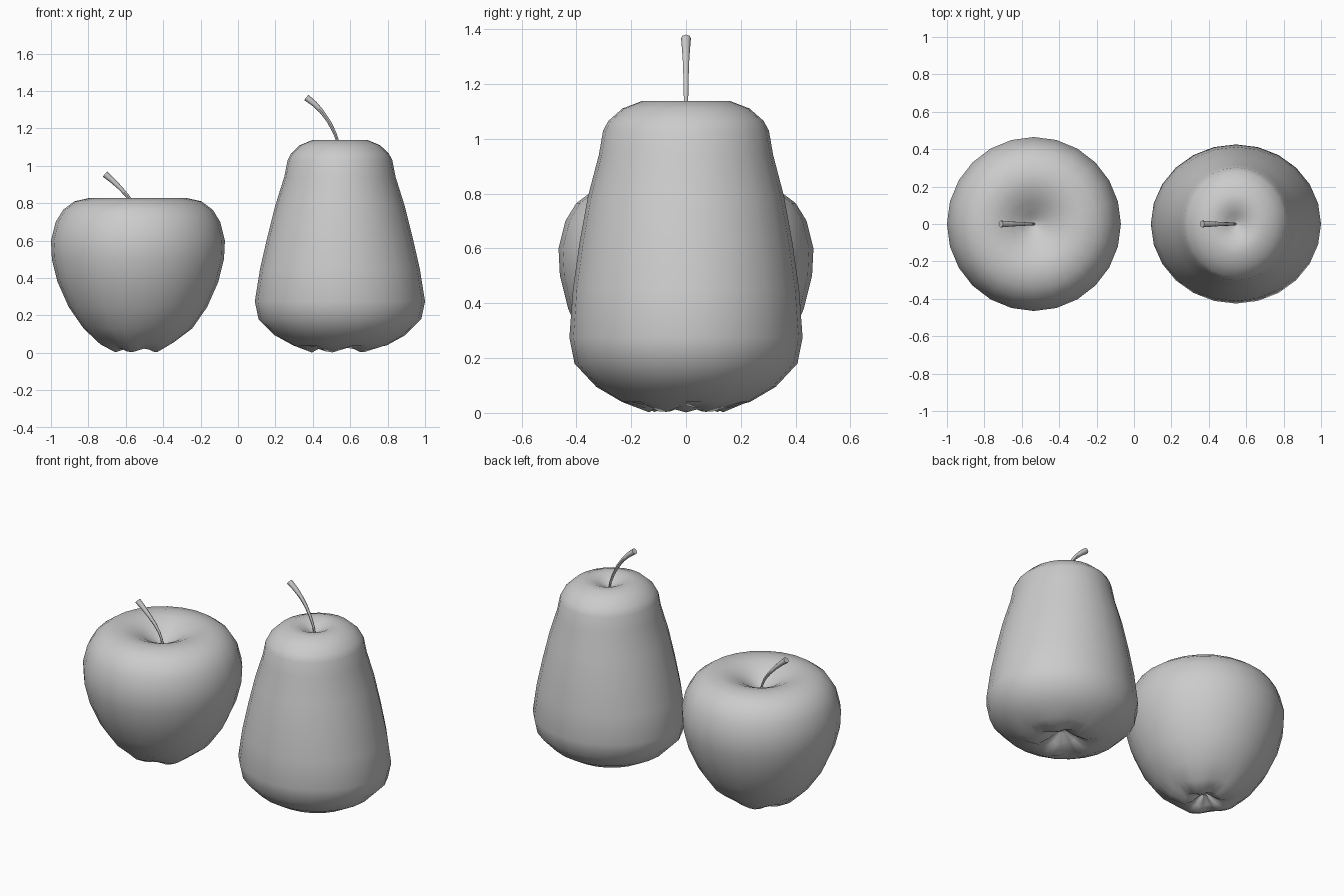
import bpy, bmesh, math

if "Cube" in bpy.data.objects:
    bpy.data.objects.remove(bpy.data.objects["Cube"])

SIDES = 24


def smooth(obj, angle=60):
    bpy.ops.object.select_all(action='DESELECT')
    obj.select_set(True)
    bpy.context.view_layer.objects.active = obj
    bpy.ops.object.shade_smooth_by_angle(angle=math.radians(angle))


def fruit(name, cx, profile, lobes, depth):
    """Lathe rows of (x radius, y radius, z), bottom pole first, top pole last.
    lobes adds a puckered ripple around the lower dimple."""
    bm = bmesh.new()
    rings = []
    for rx, ry, z in profile[1:-1]:
        ring = []
        for i in range(SIDES):
            a = 2 * math.pi * i / SIDES
            ripple = 0
            if z < 0.06 and rx < 0.22:
                ripple = depth * (1 + math.cos(lobes * a)) / 2
            ring.append(bm.verts.new((cx + rx * math.cos(a), ry * math.sin(a), z + ripple)))
        rings.append(ring)
    for lo, hi in zip(rings, rings[1:]):
        for i in range(SIDES):
            j = (i + 1) % SIDES
            bm.faces.new((lo[i], lo[j], hi[j], hi[i]))
    bottom = bm.verts.new((cx, 0, profile[0][2]))
    top = bm.verts.new((cx, 0, profile[-1][2]))
    for i in range(SIDES):
        j = (i + 1) % SIDES
        bm.faces.new((bottom, rings[0][j], rings[0][i]))
        bm.faces.new((top, rings[-1][i], rings[-1][j]))
    mesh = bpy.data.meshes.new(name)
    bm.to_mesh(mesh)
    bm.free()
    obj = bpy.data.objects.new(name, mesh)
    bpy.context.collection.objects.link(obj)
    smooth(obj)


def stem(name, points):
    """Curved stem from (x, z, radius) points, flaring to its tip."""
    curve = bpy.data.curves.new(name, 'CURVE')
    curve.dimensions = '3D'
    curve.bevel_depth = 1
    curve.bevel_resolution = 2
    curve.use_fill_caps = True
    spline = curve.splines.new('POLY')
    spline.points.add(len(points) - 1)
    for p, (x, z, r) in zip(spline.points, points):
        p.co = (x, 0, z, 1)
        p.radius = r
    obj = bpy.data.objects.new(name, curve)
    bpy.context.collection.objects.link(obj)
    bpy.context.view_layer.objects.active = obj
    bpy.ops.object.select_all(action='DESELECT')
    obj.select_set(True)
    bpy.ops.object.convert(target='MESH')
    smooth(bpy.context.view_layer.objects.active, 45)


# Apple body
apple = [(0, 0.075), (0.03, 0.055), (0.07, 0.02), (0.12, 0.003), (0.20, 0.045),
         (0.29, 0.13), (0.37, 0.245), (0.43, 0.38), (0.46, 0.50), (0.465, 0.60),
         (0.44, 0.70), (0.40, 0.765), (0.34, 0.81), (0.26, 0.828), (0.19, 0.818),
         (0.12, 0.787), (0.06, 0.745), (0.025, 0.725), (0, 0.715)]
fruit("apple_body", -0.535, [(r, r, z) for r, z in apple], 5, 0.02)

# Pear body, wide across x below and wide across y at the shoulder
pear = [(0, 0.11), (0.03, 0.09), (0.08, 0.04), (0.15, 0.002), (0.25, 0.04),
        (0.35, 0.095), (0.435, 0.18), (0.455, 0.275), (0.427, 0.45), (0.388, 0.62),
        (0.345, 0.79), (0.298, 0.94), (0.28, 1.03), (0.262, 1.065), (0.215, 1.11),
        (0.15, 1.137), (0.10, 1.137), (0.055, 1.115), (0.02, 1.095), (0, 1.088)]
fruit("pear_body", 0.545,
      [(r, r * (0.935 + 0.145 * min(1, max(0, (z - 0.3) / 0.7))), z) for r, z in pear], 5, 0.025)

# Stems
stem("apple_stem", [(-0.53, 0.70, 0.006), (-0.542, 0.753, 0.007), (-0.56, 0.795, 0.008),
                    (-0.592, 0.84, 0.010), (-0.633, 0.885, 0.012), (-0.675, 0.925, 0.015),
                    (-0.712, 0.956, 0.018)])
stem("pear_stem", [(0.545, 1.07, 0.006), (0.537, 1.12, 0.007), (0.515, 1.18, 0.009),
                   (0.485, 1.238, 0.010), (0.448, 1.29, 0.012), (0.41, 1.33, 0.015),
                   (0.365, 1.366, 0.018)])
